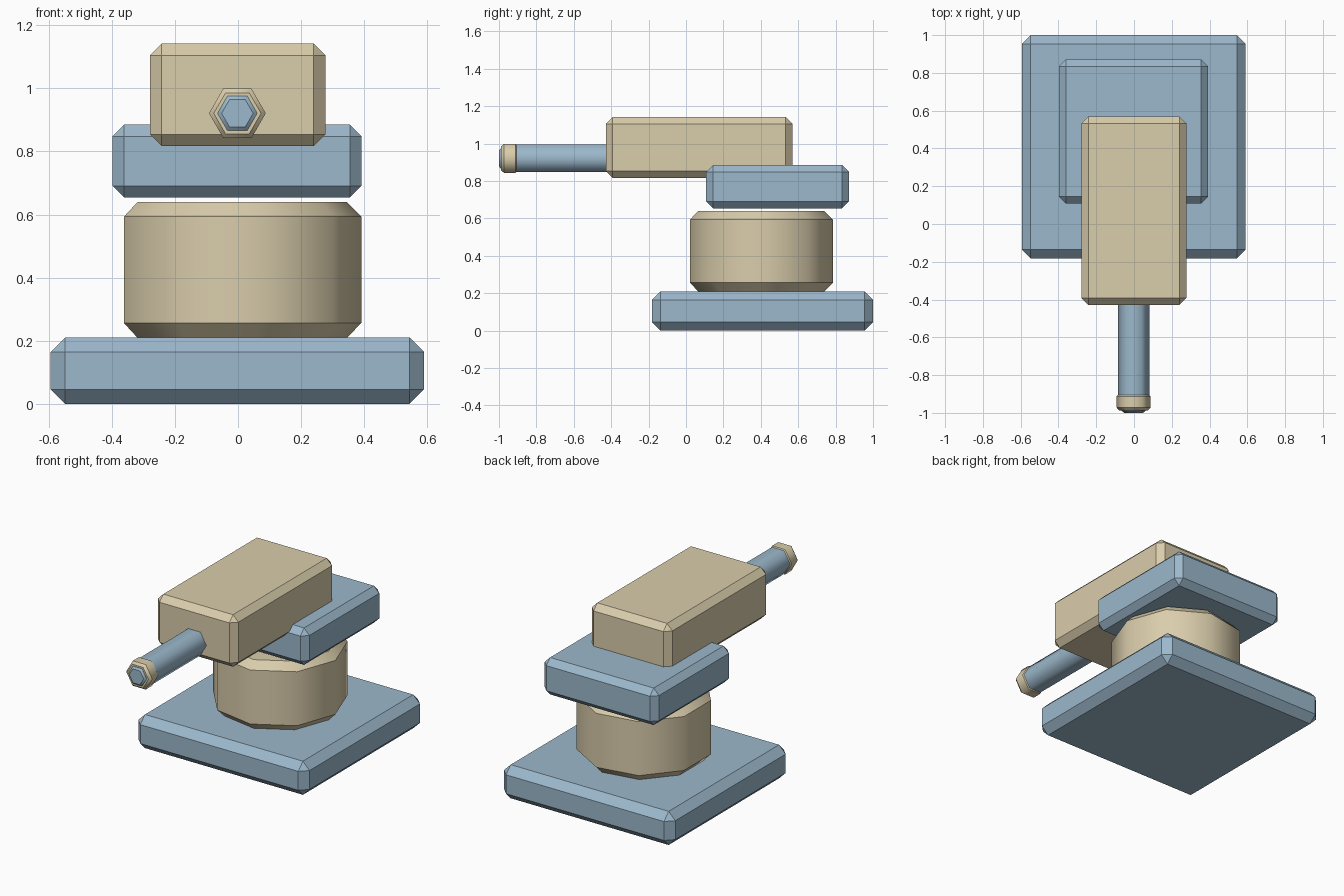
import bpy, bmesh, math
from mathutils import Vector

if "Cube" in bpy.data.objects:
    bpy.data.objects.remove(bpy.data.objects["Cube"])


def material(name, rgb):
    m = bpy.data.materials.new(name)
    m.diffuse_color = (*rgb, 1)
    m.use_nodes = True
    m.node_tree.nodes["Principled BSDF"].inputs["Base Color"].default_value = m.diffuse_color
    return m


BLUE = material("dusty_blue", (0.33, 0.48, 0.60))
SAND = material("sand", (0.70, 0.61, 0.41))


def finish(bm, name, mat):
    bmesh.ops.recalc_face_normals(bm, faces=bm.faces)
    me = bpy.data.meshes.new(name)
    bm.to_mesh(me)
    bm.free()
    me.materials.append(mat)
    ob = bpy.data.objects.new(name, me)
    bpy.context.collection.objects.link(ob)
    return ob


def chamfered_box(name, lo, hi, bevel, mat):
    lo, hi = Vector(lo), Vector(hi)
    bm = bmesh.new()
    bmesh.ops.create_cube(bm, size=1)
    for v in bm.verts:
        v.co = (lo + hi) / 2 + v.co * (hi - lo)
    bmesh.ops.bevel(bm, geom=bm.edges[:], offset=bevel, offset_type='OFFSET',
                    segments=1, profile=0.5, affect='EDGES')
    return finish(bm, name, mat)


def prism(name, sides, rings, place, mat):
    """Loft of polygon rings (position, radius): smooth around, sharp between rings."""
    bm = bmesh.new()
    loops = []
    for pos, r in rings:
        angles = [2 * math.pi * i / sides for i in range(sides)]
        loops.append([bm.verts.new(place(r * math.cos(a), r * math.sin(a), pos))
                      for a in angles])
    for a, b in zip(loops, loops[1:]):
        for i in range(sides):
            j = (i + 1) % sides
            bm.faces.new((a[i], a[j], b[j], b[i])).smooth = True
    bm.faces.new(loops[0])
    bm.faces.new(loops[-1])
    for loop in loops:
        for i in range(sides):
            bm.edges.get((loop[i], loop[(i + 1) % sides])).smooth = False
    return finish(bm, name, mat)


def upright(u, v, w):
    return (0.003 + u, 0.403 + v, w)


def forward(u, v, w):
    return (-0.002 + u, w, 0.921 + v)


# Stacked body
chamfered_box("base_plate", (-0.594, -0.182, 0), (0.590, 1.0, 0.21), 0.046, BLUE)
prism("turntable_drum", 9,
      [(0.21, 0.343), (0.256, 0.388), (0.593, 0.388), (0.639, 0.343)], upright, SAND)
chamfered_box("upper_plate", (-0.398, 0.108, 0.654), (0.392, 0.872, 0.885), 0.037, BLUE)
chamfered_box("gun_housing", (-0.279, -0.429, 0.817), (0.277, 0.570, 1.142), 0.037, SAND)

# Barrel, muzzle collar and tip
prism("barrel", 6, [(-0.36, 0.084), (-0.92, 0.084)], forward, BLUE)
prism("muzzle_collar", 6,
      [(-0.904, 0.082), (-0.912, 0.09), (-0.972, 0.09), (-0.988, 0.075)], forward, SAND)
prism("muzzle_tip", 6, [(-0.95, 0.063), (-0.989, 0.063), (-1.0, 0.05)], forward, BLUE)
